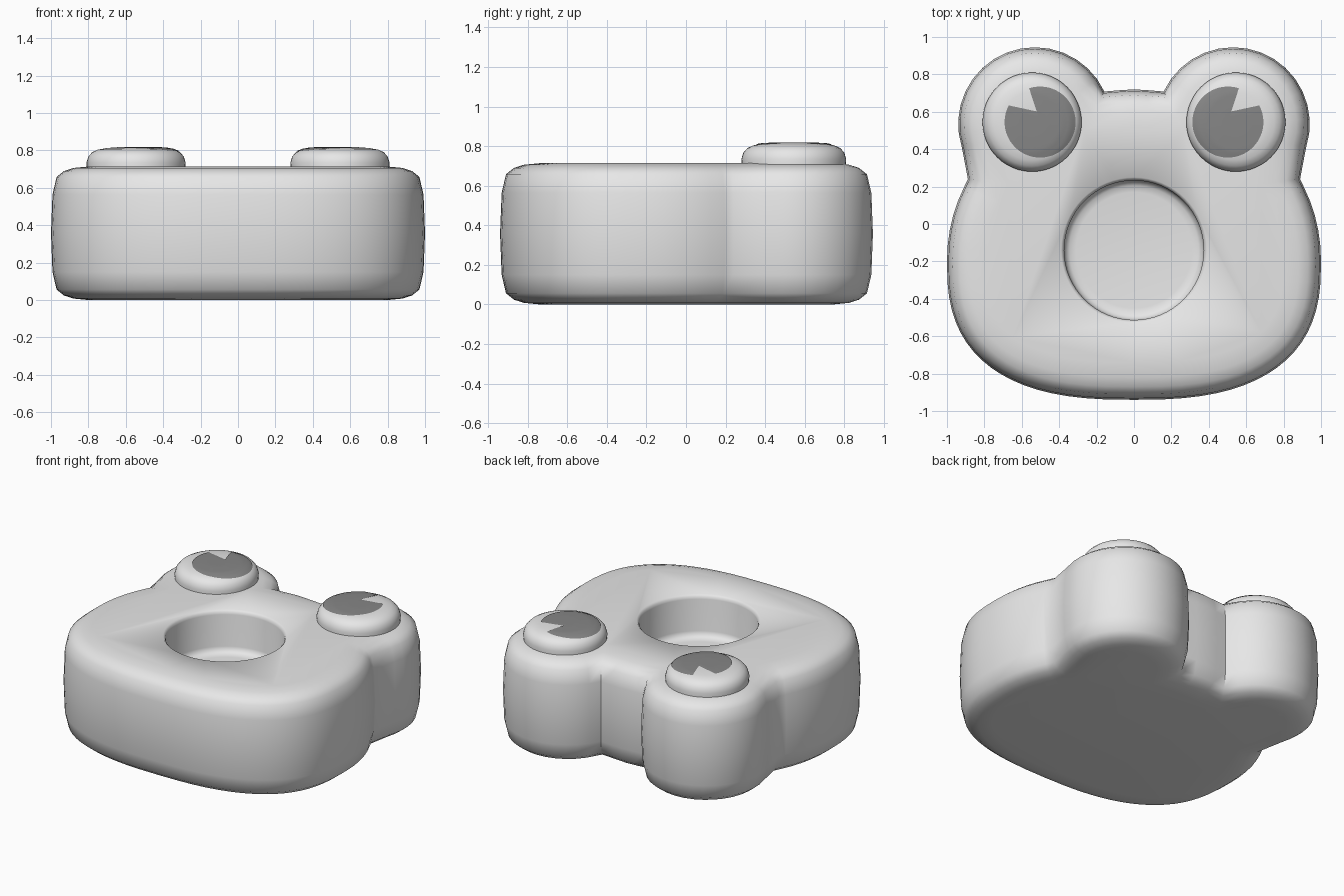
import bpy, bmesh
from math import sin, cos, radians, pi, hypot
from mathutils import Vector

cube = bpy.data.objects.get("Cube")
if cube:
    bpy.data.objects.remove(cube, do_unlink=True)


def material(name, value):
    mat = bpy.data.materials.new(name)
    mat.use_nodes = True
    colour = (value, value, value, 1)
    mat.diffuse_color = colour
    mat.node_tree.nodes["Principled BSDF"].inputs["Base Color"].default_value = colour
    return mat


grey = material("light grey", 0.8)
dark = material("dark grey", 0.24)


def finish(name, bm, mat):
    bmesh.ops.recalc_face_normals(bm, faces=bm.faces)
    mesh = bpy.data.meshes.new(name)
    bm.to_mesh(mesh)
    bm.free()
    mesh.materials.append(mat)
    obj = bpy.data.objects.new(name, mesh)
    bpy.context.collection.objects.link(obj)
    return obj


def smooth(obj, angle=50):
    bpy.ops.object.select_all(action='DESELECT')
    obj.select_set(True)
    bpy.context.view_layer.objects.active = obj
    bpy.ops.object.shade_smooth_by_angle(angle=radians(angle))


def loft(rings):
    """Skin closed rings of points and cap both ends."""
    bm = bmesh.new()
    loops = [[bm.verts.new(p) for p in ring] for ring in rings]
    n = len(loops[0])
    for a, b in zip(loops, loops[1:]):
        for i in range(n):
            j = (i + 1) % n
            bm.faces.new((a[i], a[j], b[j], b[i]))
    bm.faces.new(loops[0])
    bm.faces.new(loops[-1])
    return bm


def lathe(profile, x, y, steps=48):
    return loft([[(x + r * cos(2 * pi * i / steps), y + r * sin(2 * pi * i / steps), z)
                  for i in range(steps)] for r, z in profile])


def inset(points, d):
    """Move a counter-clockwise outline inward by d."""
    out = []
    for i, p in enumerate(points):
        e1 = (p - points[i - 1]).normalized()
        e2 = (points[(i + 1) % len(points)] - p).normalized()
        n1, n2 = Vector((-e1.y, e1.x)), Vector((-e2.y, e2.x))
        out.append(p + (n1 + n2) * d / (1 + n1.dot(n2)))
    return out


# Head outline: rounded cheeks, round eye bumps, shallow brow
half = []
for i in range(25):
    t = radians(-90 + 90 * i / 18)
    if t > radians(29):
        break
    b, n = (0.74, 2.6) if t < 0 else (0.92, 2.05)
    half.append(Vector((abs(cos(t)) ** (2 / n),
                        -0.2 + b * (1 if t > 0 else -1) * abs(sin(t)) ** (2 / n))))
half = [p for p in half if p.y < 0.2]
half.append(Vector((0.888, 0.24)))
for i in range(17):
    t = radians(-18 + 173 * i / 16)
    half.append(Vector((0.53 + 0.41 * cos(t), 0.535 + 0.41 * sin(t))))
half += [Vector((0.08, 0.715)), Vector((0, 0.72))]
outline = half + [Vector((-p.x, p.y)) for p in half[-2:0:-1]]

# Head body with softly rounded upper and lower rims
rim = [(0.2, 0), (0.12, 0.008), (0.07, 0.024), (0.03, 0.056), (0.008, 0.15)]
profile = rim + [(0, 0.357)] + [(d, 0.714 - z) for d, z in reversed(rim)]
head = finish("head", loft([[(p.x, p.y, z) for p in inset(outline, d)]
                            for d, z in profile]), grey)

# Round recess in the top
hole = [(0.31, 0.42), (0.345, 0.425), (0.365, 0.44), (0.373, 0.465), (0.373, 0.685),
        (0.378, 0.702), (0.39, 0.714), (0.39, 0.8)]
cutter = finish("recess_cutter", lathe(hole, 0, -0.14, 64), grey)
cutter.hide_render = True
cut = head.modifiers.new("recess", 'BOOLEAN')
cut.operation = 'DIFFERENCE'
cut.solver = 'EXACT'
cut.object = cutter
bpy.context.view_layer.objects.active = head
bpy.ops.object.modifier_apply(modifier=cut.name)
bpy.data.objects.remove(cutter, do_unlink=True)
smooth(head)

# Eyes: flattened domes
EYE = 0.545
dome = [(0.262, 0.69), (0.265, 0.735), (0.255, 0.768), (0.235, 0.79), (0.205, 0.804),
        (0.16, 0.812), (0.08, 0.815), (0.01, 0.815)]


def dome_height(r):
    for (r1, z1), (r2, z2) in zip(dome[1:], dome[2:]):
        if r >= r2:
            return z1 + (z2 - z1) * (r1 - r) / (r1 - r2)
    return dome[-1][1]


# Pupils: thin draped discs with a wedge notch for the highlight
def pupil(name, side):
    cx = 0.502
    rim_pts = [(cx + 0.19 * cos(t), EYE + 0.19 * sin(t))
               for t in (radians(72 + 316 * i / 48) for i in range(49))]
    rim_pts.append((0.512, 0.6))
    bm = bmesh.new()
    rings = []
    for k in range(1, 15):
        f = k / 14
        ring = []
        for px, py in rim_pts:
            x, y = cx + (px - cx) * f, EYE + (py - EYE) * f
            z = dome_height(hypot(x - EYE, y - EYE)) + 0.004
            ring.append(bm.verts.new((side * x, y, z)))
        rings.append(ring)
    n = len(rim_pts)
    for a, b in zip(rings, rings[1:]):
        for i in range(n):
            j = (i + 1) % n
            bm.faces.new((a[i], b[i], b[j], a[j]))
    bm.faces.new(rings[0])
    obj = finish(name, bm, dark)
    if obj.data.polygons[-1].normal.z < 0:
        obj.data.flip_normals()
    return obj


for label, side in (("left", 1), ("right", -1)):
    smooth(finish(label + "_eye", lathe(dome, side * EYE, EYE), grey))
    smooth(pupil(label + "_pupil", side))
